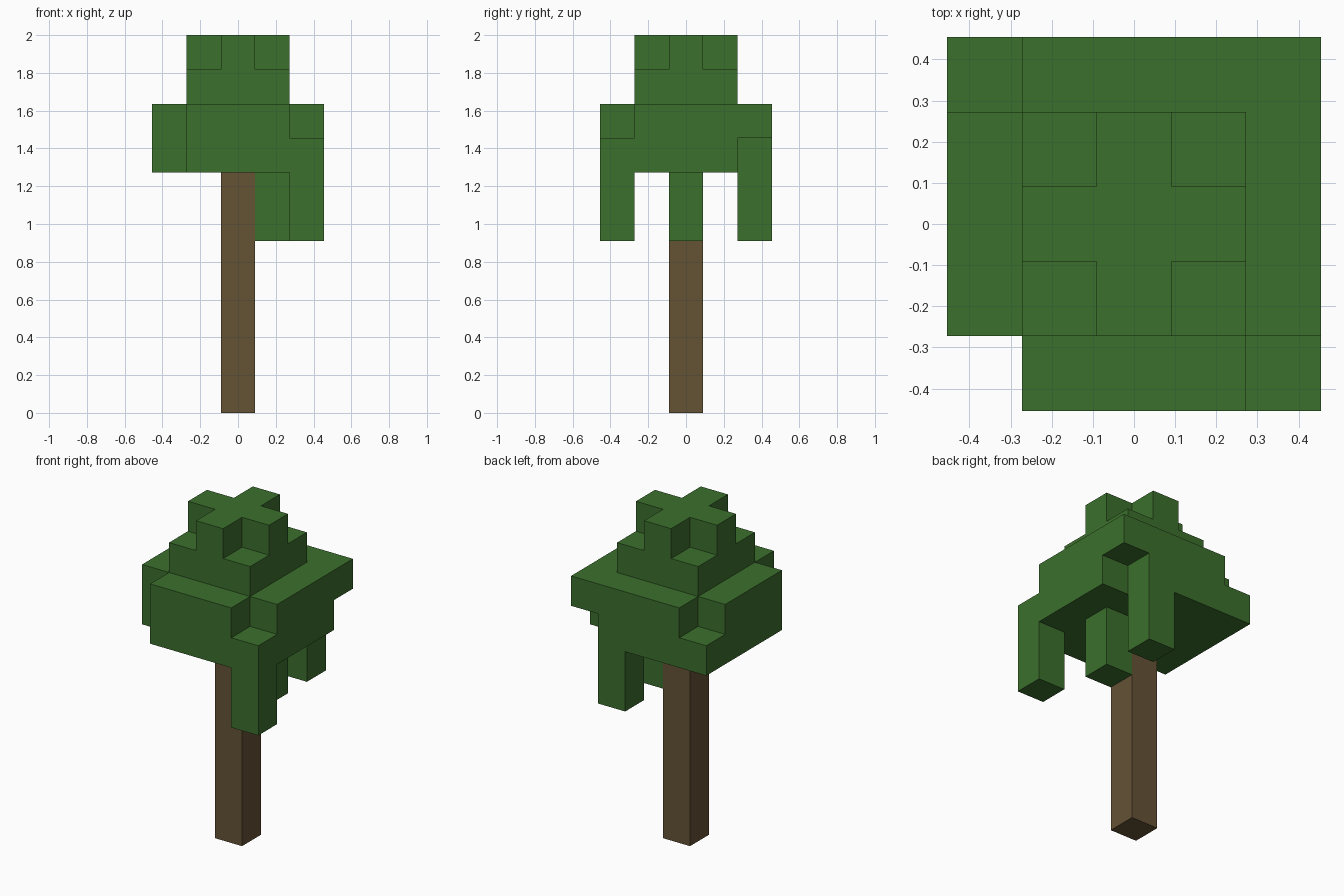
import bpy, bmesh, math
from mathutils import Vector

cube = bpy.data.objects.get("Cube")
if cube:
    bpy.data.objects.remove(cube, do_unlink=True)

U = 2 / 11  # edge length of one block


def make_material(name, rgb):
    mat = bpy.data.materials.new(name)
    mat.use_nodes = True
    mat.diffuse_color = (*rgb, 1)
    mat.node_tree.nodes["Principled BSDF"].inputs["Base Color"].default_value = (*rgb, 1)
    return mat


def square(radius, layer):
    span = range(-radius, radius + 1)
    return {(x, y, layer) for x in span for y in span}


def column(x, y, low, high):
    return {(x, y, z) for z in range(low, high + 1)}


def build_blocks(name, cells, neighbours, mat):
    """Make one clean shell around grid cells, leaving out hidden faces."""
    bm = bmesh.new()
    for cell in cells:
        centre = Vector(cell) + Vector((0, 0, 0.5))
        for axis in range(3):
            for sign in (-1, 1):
                normal = Vector((0, 0, 0))
                normal[axis] = sign
                beside = tuple(int(c + n) for c, n in zip(cell, normal))
                if beside in cells or beside in neighbours:
                    continue
                a = Vector((0, 0, 0))
                a[(axis + 1) % 3] = 0.5
                b = normal.cross(a)
                middle = centre + normal / 2
                corners = (middle - a - b, middle + a - b, middle + a + b, middle - a + b)
                bm.faces.new([bm.verts.new(c * U) for c in corners])
    bmesh.ops.remove_doubles(bm, verts=bm.verts, dist=U / 100)
    # Merge coplanar squares into large flat faces
    bmesh.ops.dissolve_limit(bm, angle_limit=math.radians(1), verts=bm.verts, edges=bm.edges)
    mesh = bpy.data.meshes.new(name)
    bm.to_mesh(mesh)
    bm.free()
    mesh.materials.append(mat)
    obj = bpy.data.objects.new(name, mesh)
    bpy.context.collection.objects.link(obj)


# Trunk: one straight column
trunk = column(0, 0, 0, 6)

# Wide crown: two layers with uneven corners
lower_crown = square(2, 7) - {(-2, -2, 7), (2, 2, 7)}
upper_crown = square(2, 8) - {(-2, -2, 8), (2, -2, 8), (-2, 2, 8)}

# Crown tip: a square layer topped by a cross
tip_base = square(1, 9)
tip_cross = {c for c in square(1, 10) if c[0] * c[1] == 0}

# Hanging leaf columns
hanging = column(2, -2, 5, 6) | column(1, 0, 5, 6) | column(1, 2, 5, 6)

foliage = lower_crown | upper_crown | tip_base | tip_cross | hanging

build_blocks("trunk", trunk, foliage, make_material("bark_brown", (0.130, 0.084, 0.036)))
build_blocks("foliage", foliage, trunk, make_material("leaf_green", (0.045, 0.162, 0.026)))
